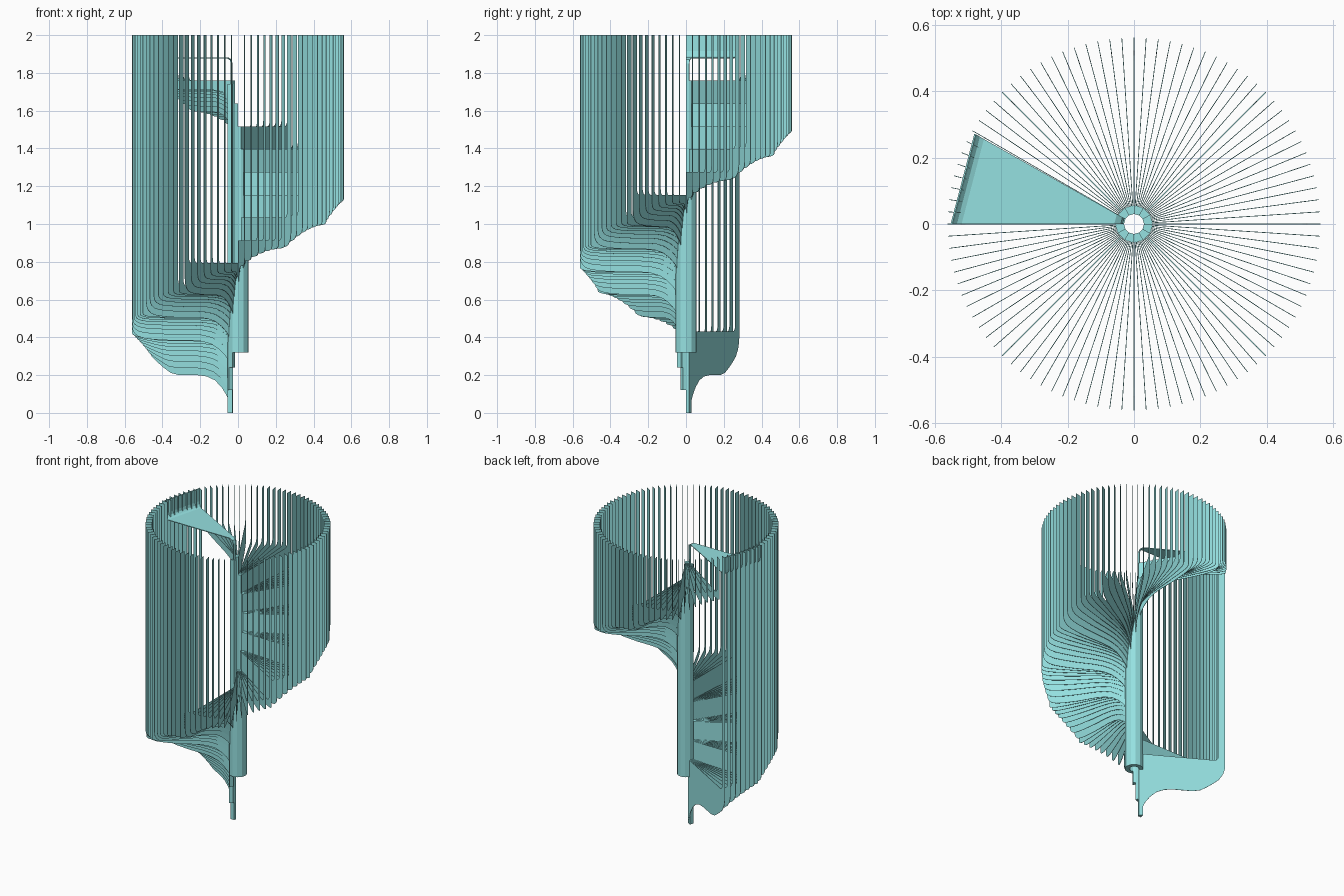
import bpy, bmesh
from math import radians, cos, sin
from mathutils import Vector

if "Cube" in bpy.data.objects:
    bpy.data.objects.remove(bpy.data.objects["Cube"])

STEPS, FINS = 12, 8            # treads per turn, fins per tread
RISE, FIRST = 0.1208, 0.43     # step height, first tread level
R, RAIL, T = 0.562, 0.522, 0.0022   # outer radius, rail inner radius, fin thickness

# underside of a fin: radius, depth below the tread relative to its flat middle
INNER = [(0.032, 1.85), (0.05, 1.65), (0.07, 1.46), (0.10, 1.28), (0.14, 1.12),
         (0.19, 1.03), (0.25, 1.0), (0.36, 1.0)]
OUTER = [(0.45, 0.97), (0.50, 0.93), (0.53, 0.87), (0.55, 0.76), (0.558, 0.66), (R, 0.5)]
OUTER_FIRST = [(0.41, 0.95), (0.45, 0.84), (0.49, 0.71), (0.525, 0.58),
               (0.55, 0.40), (0.56, 0.25), (R, 0.15)]

TEAL = bpy.data.materials.new("teal")
TEAL.diffuse_color = (0.30, 0.75, 0.75, 1)
TEAL.use_nodes = True
TEAL.node_tree.nodes["Principled BSDF"].inputs["Base Color"].default_value = TEAL.diffuse_color


def finish(bm, name):
    bmesh.ops.recalc_face_normals(bm, faces=bm.faces)
    me = bpy.data.meshes.new(name)
    bm.to_mesh(me)
    bm.free()
    me.materials.append(TEAL)
    ob = bpy.data.objects.new(name, me)
    bpy.context.scene.collection.objects.link(ob)
    return ob


def polar(r, deg, z):
    a = radians(deg)
    return Vector((r * cos(a), r * sin(a), z))


def plate(bm, profile, deg):
    """Thin upright radial plate from an (r, z) outline."""
    side = polar(T / 2, deg + 90, 0)
    rings = [[bm.verts.new(polar(r, deg, z) + side * s) for r, z in profile] for s in (1, -1)]
    bm.faces.new(rings[0])
    bm.faces.new(rings[1][::-1])
    n = len(profile)
    for i in range(n):
        j = (i + 1) % n
        bm.faces.new((rings[0][i], rings[1][i], rings[1][j], rings[0][j]))


def core_piece(bm, a0, a1, z0, z1):
    """Upright column segment with a wedge section."""
    low, top = [[bm.verts.new(polar(r, a, z)) for r, a in
                 ((0.03, a0), (0.056, a0), (0.056, a1), (0.03, a1))] for z in (z0, z1)]
    bm.faces.new(low)
    bm.faces.new(top[::-1])
    for i in range(4):
        j = (i + 1) % 4
        bm.faces.new((low[i], low[j], top[j], top[i]))


core = bmesh.new()
for k in range(STEPS):
    a0, tread = 150 + 30 * k, FIRST + RISE * k
    # fins of one step, getting shallower, each running up into a rail slat
    bm = bmesh.new()
    for j in range(FINS):
        u = 1 - j / FINS
        depth = 0.045 + (0.185 * u ** 1.7 if k == 0 else 0.122 * u ** 2.2)
        under = INNER + (OUTER_FIRST if k == 0 else OUTER)
        outline = [(r, tread - depth * d) for r, d in under]
        outline += [(R, 2.0), (RAIL, 2.0), (RAIL, tread + 0.035), (RAIL - 0.004, tread + 0.016),
                    (RAIL - 0.014, tread + 0.004), (RAIL - 0.03, tread), (0.032, tread)]
        plate(bm, outline, a0 + 30 / FINS * j)
    finish(bm, f"step_fins_{k + 1:02d}")
    core_piece(core, a0, a0 + 30, min(0.12 * k, 0.32), tread)
# column segment below the landing
core_piece(core, 150, 180, FIRST + 0.002, 1.74)
finish(core, "centre_column")

# top landing: wedge sheet bent down at the column and up at the rail
TOP = FIRST + RISE * STEPS
bm = bmesh.new()
prof = [(0.036, 1.70), (0.036, TOP - 0.03), (0.042, TOP - 0.01), (0.06, TOP), (0.52, TOP),
        (0.535, TOP + 0.005), (0.546, TOP + 0.016), (0.55, TOP + 0.035), (0.55, 2.0)]
rows = [[bm.verts.new(polar(r, a, z)) for r, z in prof] for a in (150.5, 180)]
for i in range(len(prof) - 1):
    bm.faces.new((rows[0][i], rows[1][i], rows[1][i + 1], rows[0][i + 1]))
landing = finish(bm, "top_landing")
mod = landing.modifiers.new("thickness", 'SOLIDIFY')
mod.thickness, mod.offset = 0.005, 0
